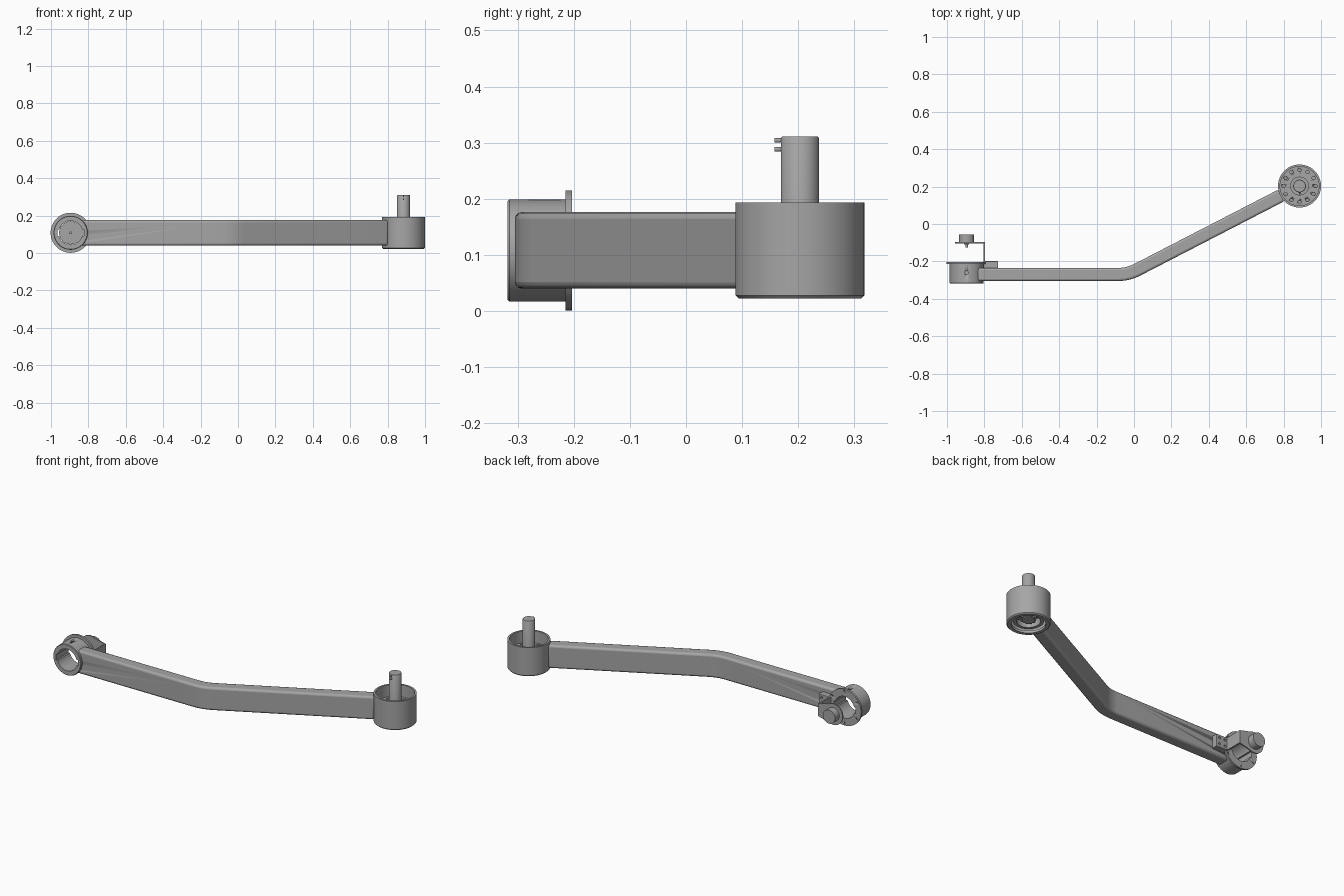
import bpy
import bmesh
from math import sin, cos, pi, radians, tan
from mathutils import Vector, Matrix

if "Cube" in bpy.data.objects:
    bpy.data.objects.remove(bpy.data.objects["Cube"])

metal = bpy.data.materials.new("satin_grey_metal")
metal.use_nodes = True
GREY = (0.38, 0.38, 0.38, 1)
metal.diffuse_color = GREY
metal.node_tree.nodes["Principled BSDF"].inputs["Base Color"].default_value = GREY

ALONG_Y = Matrix.Rotation(-pi / 2, 4, 'X')   # turns a z axis into +y
UPRIGHT = Matrix.Identity(4)


def finish(name, bm, matrix=UPRIGHT):
    bmesh.ops.recalc_face_normals(bm, faces=bm.faces)
    mesh = bpy.data.meshes.new(name)
    bm.to_mesh(mesh)
    bm.free()
    mesh.transform(matrix)
    mesh.materials.append(metal)
    obj = bpy.data.objects.new(name, mesh)
    bpy.context.collection.objects.link(obj)
    return obj


def smooth(obj):
    bpy.ops.object.select_all(action='DESELECT')
    obj.select_set(True)
    bpy.context.view_layer.objects.active = obj
    bpy.ops.object.shade_smooth_by_angle(angle=radians(35))


def lathe(name, profile, place, turn=UPRIGHT, sides=64):
    """Revolve a closed (radius, height) profile; points on the axis merge."""
    bm = bmesh.new()
    rings = [[bm.verts.new((r * cos(2 * pi * i / sides), r * sin(2 * pi * i / sides), h))
              for i in range(sides)] for r, h in profile]
    for a, b in zip(rings, rings[1:] + rings[:1]):
        for i in range(sides):
            j = (i + 1) % sides
            bm.faces.new((a[i], a[j], b[j], b[i]))
    bmesh.ops.remove_doubles(bm, verts=bm.verts, dist=1e-5)
    obj = finish(name, bm, Matrix.Translation(place) @ turn)
    smooth(obj)
    return obj


def tube(name, outer, inner, low, high, place, turn=UPRIGHT, sides=64):
    return lathe(name, [(inner, low), (outer, low), (outer, high), (inner, high)],
                 place, turn, sides)


def rod(name, radius, low, high, place, turn=UPRIGHT, sides=32):
    bm = bmesh.new()
    bmesh.ops.create_cone(bm, cap_ends=True, segments=sides, radius1=radius, radius2=radius,
                          depth=high - low, matrix=Matrix.Translation((0, 0, (low + high) / 2)))
    obj = finish(name, bm, Matrix.Translation(place) @ turn)
    smooth(obj)
    return obj


def prism(name, outline, low, high, matrix=UPRIGHT):
    bm = bmesh.new()
    face = bm.faces.new([bm.verts.new((x, y, low)) for x, y in outline])
    new = bmesh.ops.extrude_face_region(bm, geom=[face])["geom"]
    bmesh.ops.translate(bm, vec=(0, 0, high - low),
                        verts=[v for v in new if isinstance(v, bmesh.types.BMVert)])
    return finish(name, bm, matrix)


def box(name, lo, hi):
    return prism(name, [(lo[0], lo[1]), (hi[0], lo[1]), (hi[0], hi[1]), (lo[0], hi[1])],
                 lo[2], hi[2])


def cut(obj, cutters):
    for c in cutters:
        mod = obj.modifiers.new("cut", 'BOOLEAN')
        mod.operation = 'DIFFERENCE'
        mod.solver = 'EXACT'
        mod.object = c
        c.hide_render = True
        c.hide_viewport = True
        c.display_type = 'WIRE'


def bevel(obj, width, segments=3):
    mod = obj.modifiers.new("rounded_edges", 'BEVEL')
    mod.width = width
    mod.segments = segments
    mod.limit_method = 'ANGLE'
    mod.angle_limit = radians(40)


HUB = Vector((0.885, 0.203, 0))          # upright hub at the left end
EYE = Vector((-0.895, 0, 0.108))         # sideways hub at the right end
ANGLE = radians(27.3)
ARM_Y = -0.27

# Bent arm: straight run, filleted bend, slanted run
slant = Vector((cos(ANGLE), sin(ANGLE)))
end = HUB.xy - slant * 0.108
corner = Vector((end.x - (end.y - ARM_Y) / tan(ANGLE), ARM_Y))
reach = 0.055
radius = reach / tan(ANGLE / 2)
path = [(Vector((-0.84, ARM_Y)), 0)]
for k in range(9):
    a = ANGLE * k / 8
    path.append((Vector((corner.x - reach + radius * sin(a), ARM_Y + radius * (1 - cos(a)))), a))
path.append((end, ANGLE))
half = 0.035
side_a = [p + half * Vector((sin(a), -cos(a))) for p, a in path]
side_b = [p - half * Vector((sin(a), -cos(a))) for p, a in path]
arm = prism("bent_arm", side_a + side_b[::-1], 0.04, 0.176)
bevel(arm, 0.012)
cut(arm, [rod("eye_saddle_cutter", 0.085, -0.4, -0.1, EYE, ALONG_Y, 64)])
smooth(arm)

# Sideways eye hub with flange, keyed bore and set-screw holes
eye = lathe("eye_hub", [(0.064, -0.318), (0.088, -0.318), (0.091, -0.315), (0.091, -0.215),
                        (0.107, -0.215), (0.107, -0.203), (0.064, -0.203)], EYE, ALONG_Y)
cutters = [box("keyway_cutter", (EYE.x - 0.071, -0.33, EYE.z - 0.018),
               (EYE.x + 0.071, -0.19, EYE.z + 0.018)),
           rod("set_screw_cutter", 0.009, 0.15, 0.25, (EYE.x, -0.26, 0), sides=20)]
for k in range(6):
    a = pi / 6 + k * pi / 3
    cutters.append(rod("flange_hole_cutter", 0.005, -0.208, -0.19,
                       EYE + Vector((0.096 * cos(a), 0, 0.096 * sin(a))), ALONG_Y, 12))
cut(eye, cutters)

# Sensor bracket: mounting block, side web, tapered plate with rounded nose
block = box("bracket_block", (-0.805, -0.237, 0.071), (-0.727, -0.199, 0.145))
bevel(block, 0.003, 2)
cut(block, [rod("block_hole_cutter", 0.007, -0.215, -0.19, (x, 0, z), ALONG_Y, 16)
            for x in (-0.783, -0.747) for z in (0.09, 0.126)])
box("bracket_web", (-0.805, -0.237, 0.071), (-0.797, -0.096, 0.145))
nose = [(0.062 * cos(radians(d)), 0.062 * sin(radians(d))) for d in range(60, 301, 15)]
plate = prism("bracket_plate", nose + [(0.098, -0.037), (0.098, 0.037)], -0.103, -0.096,
              Matrix.Translation(EYE) @ ALONG_Y)
smooth(plate)
rod("sensor_body", 0.04, -0.097, -0.056, EYE, ALONG_Y, 48)
rod("sensor_nut", 0.016, -0.109, -0.102, EYE, ALONG_Y, 6)
rod("sensor_spindle", 0.007, -0.125, -0.1, EYE, ALONG_Y, 20)

# Upright hub: open cup with a chamfered lower lip
lathe("cup_hub", [(0.09, 0.022), (0.109, 0.022), (0.115, 0.028), (0.115, 0.193),
                  (0.104, 0.193), (0.104, 0.036), (0.09, 0.036)], HUB)

# Bolt-ring floor inside the cup
floor = tube("cup_floor", 0.105, 0.03, 0.1, 0.122, HUB)
cut(floor, [rod("floor_hole_cutter", 0.009, 0.108, 0.14,
                HUB + 0.086 * Vector((cos(k * pi / 6), sin(k * pi / 6), 0)), sides=16)
            for k in range(12)])
tube("bearing_cover", 0.07, 0.03, 0.12, 0.13, HUB)
tube("shaft_collar", 0.05, 0.03, 0.128, 0.139, HUB)

# Shaft with two retaining pins facing the front
lathe("drive_shaft", [(0, 0.045), (0.034, 0.045), (0.034, 0.308), (0.032, 0.311), (0, 0.311)], HUB)
for z in (0.288, 0.304):
    rod("shaft_pin", 0.004, -0.045, -0.02, HUB + Vector((0, 0, z)), ALONG_Y, 12)

# Underside retainer with spokes and bolts
tube("lower_retainer", 0.08, 0.062, 0.04, 0.102, HUB)
tube("shaft_nut", 0.045, 0.033, 0.05, 0.102, HUB, sides=6)
for k in range(4):
    a = pi / 4 + k * pi / 2
    spoke = prism("retainer_spoke", [(0.03, -0.01), (0.07, -0.01), (0.07, 0.01), (0.03, 0.01)],
                  0.06, 0.08, Matrix.Translation(HUB) @ Matrix.Rotation(a, 4, 'Z'))
    rod("collar_bolt", 0.006, 0.125, 0.137,
        HUB + 0.06 * Vector((cos(a), sin(a), 0)), sides=12)
